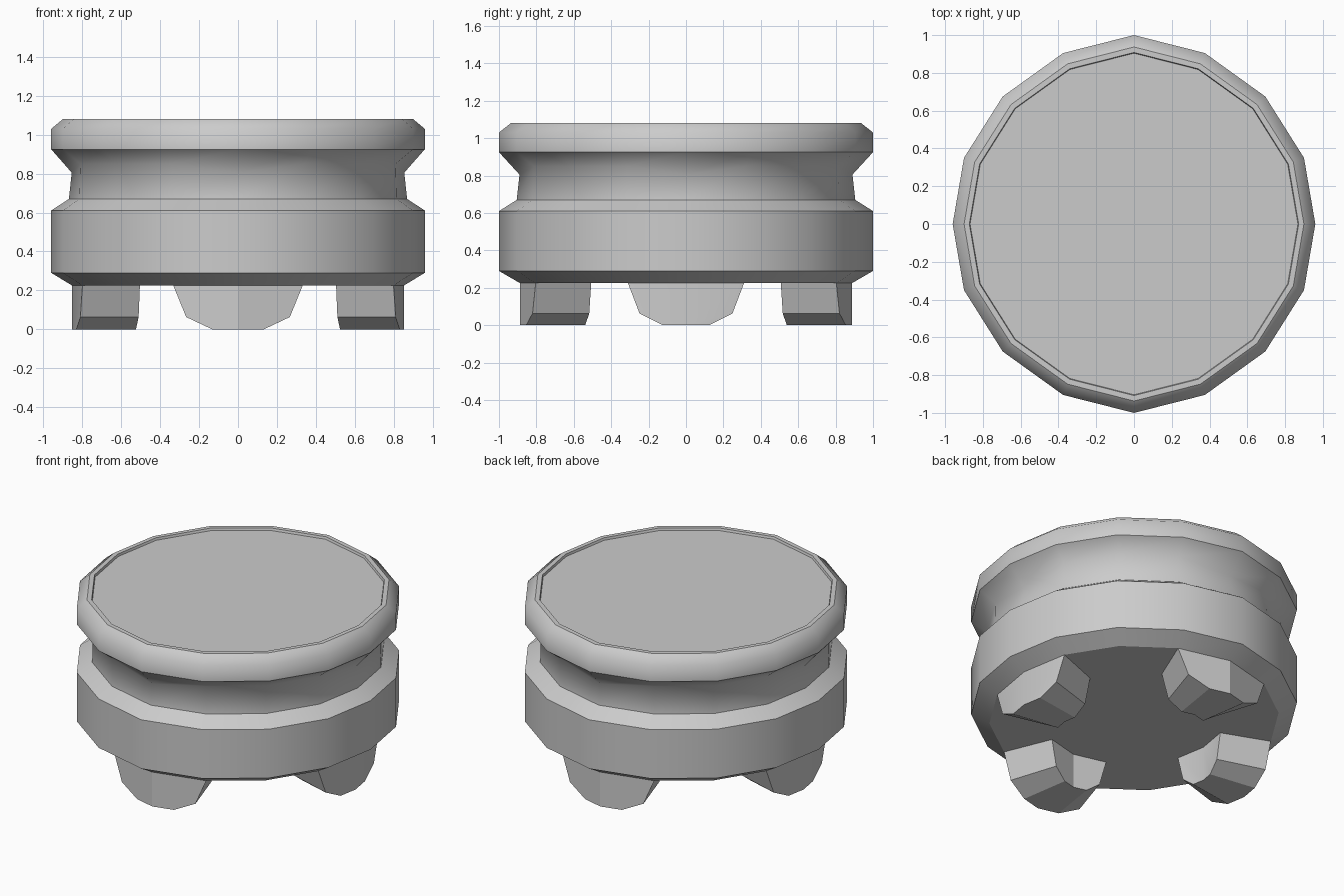
import bpy, bmesh

if "Cube" in bpy.data.objects:
    bpy.data.objects.remove(bpy.data.objects["Cube"])

# 16-sided, slightly oval outline at full size
QUARTER = [(0.96, 0.0), (0.90, 0.35), (0.695, 0.675), (0.375, 0.905), (0.0, 1.0)]
OUTLINE = (QUARTER[:4]
           + [(-x, y) for x, y in QUARTER[:0:-1]]
           + [(-x, -y) for x, y in QUARTER[:4]]
           + [(x, -y) for x, y in QUARTER[:0:-1]])
N = len(OUTLINE)


def finish(bm, name):
    me = bpy.data.meshes.new(name)
    bm.to_mesh(me)
    bm.free()
    ob = bpy.data.objects.new(name, me)
    bpy.context.collection.objects.link(ob)
    return ob


def lathe(name, rings, soft=(), bottom=False, top=False, dip=None):
    """Stack scaled outlines (scale, z); rings listed in soft shade smoothly.
    dip = (ring, scale, z) replaces that ring at the four cardinal corners."""
    bm = bmesh.new()
    loops = []
    for r, (s, z) in enumerate(rings):
        loop = []
        for i, (x, y) in enumerate(OUTLINE):
            k, h = (dip[1], dip[2]) if dip and dip[0] == r and i % 4 == 0 else (s, z)
            loop.append(bm.verts.new((x * k, y * k, h)))
        loops.append(loop)
    for a, b in zip(loops, loops[1:]):
        for i in range(N):
            j = (i + 1) % N
            bm.faces.new((a[i], a[j], b[j], b[i]))
    if bottom:
        bm.faces.new(loops[0][::-1])
    if top:
        bm.faces.new(loops[-1])
    for f in bm.faces:
        f.smooth = True
    for r, loop in enumerate(loops):
        if r not in soft:
            for i in range(N):
                bm.edges.get((loop[i], loop[(i + 1) % N])).smooth = False
    return finish(bm, name)


# Chamfered lower body with a sloped shoulder
lathe("body", [(0.888, 0.225), (1, 0.29), (1, 0.61), (0.905, 0.67)], bottom=True)

# Recessed neck flaring up to the lid, pinched at four places
lathe("neck", [(0.905, 0.67), (0.90, 0.85), (1, 0.925)], soft=(1,), dip=(1, 0.89, 0.805))

# Lid with a rounded shoulder and a thin flat rim around a shallow recess
lathe("lid", [(1, 0.925), (1, 1.03), (0.937, 1.08), (0.908, 1.08), (0.904, 1.065)],
      soft=(1,), top=True)

# Four fan-shaped feet: (fraction towards the neighbouring corner, height)
FOOT = [(-1, 0.226), (-0.8, 0.063), (-0.4, 0), (0, 0), (0.4, 0), (0.8, 0.063), (1, 0.226), (0, 0.226)]


def foot(name, corner):
    bm = bmesh.new()
    cx, cy = OUTLINE[corner]
    arcs = []
    for s in (0.888, 0.56):
        arc = []
        for t, z in FOOT:
            nx, ny = OUTLINE[(corner + (1 if t > 0 else -1)) % N]
            f = abs(t)
            arc.append(bm.verts.new(((cx + (nx - cx) * f) * s, (cy + (ny - cy) * f) * s, z)))
        arcs.append(arc)
        bm.faces.new((arc[0], arc[1], arc[2], arc[3], arc[7]))
        bm.faces.new((arc[7], arc[3], arc[4], arc[5], arc[6]))
    n = len(FOOT)
    for i in range(n):
        j = (i + 1) % n
        bm.faces.new((arcs[0][i], arcs[0][j], arcs[1][j], arcs[1][i]))
    bmesh.ops.recalc_face_normals(bm, faces=bm.faces)
    bm.normal_update()
    for f in bm.faces:
        f.smooth = True
    for e in bm.edges:  # only the curved outer and inner faces blend
        e.smooth = e.calc_face_angle(0) < 0.45
    finish(bm, name)


for name, corner in (("right_foot", 0), ("back_foot", 4), ("left_foot", 8), ("front_foot", 12)):
    foot(name, corner)
